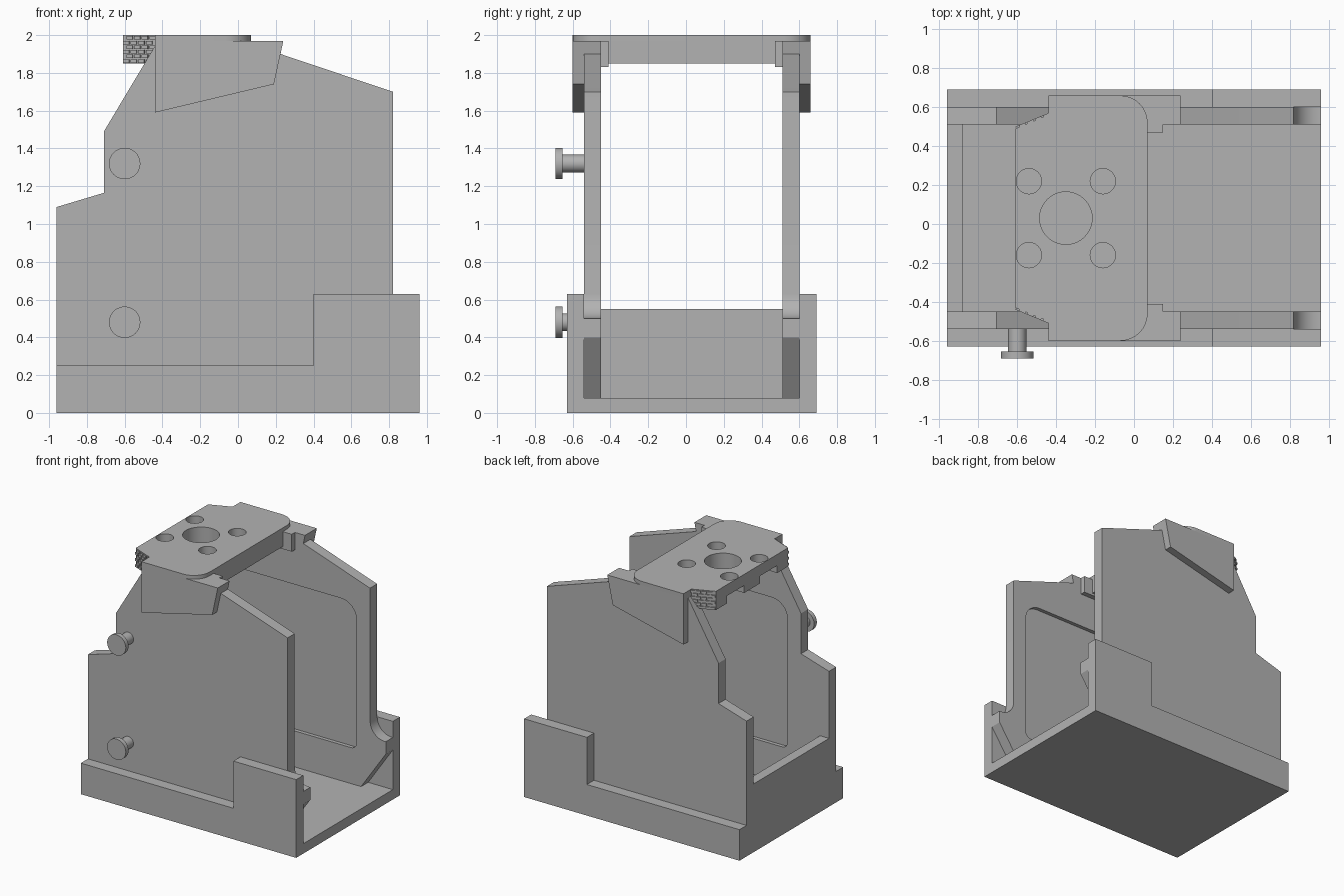
import bpy, bmesh, math
from mathutils import Vector

cube = bpy.data.objects.get("Cube")
if cube:
    bpy.data.objects.remove(cube)

grey = bpy.data.materials.new("mid grey")
grey.use_nodes = True
grey.diffuse_color = (0.45, 0.45, 0.45, 1)
grey.node_tree.nodes["Principled BSDF"].inputs["Base Color"].default_value = grey.diffuse_color

MID = 0.03  # the housing is symmetric about this y


def prism(name, points, plane, lo, hi):
    """Extrude an outline in the xz or xy plane from lo to hi on the other axis."""
    put = (lambda p, d: (p[0], d, p[1])) if plane == "xz" else (lambda p, d: (p[0], p[1], d))
    bm = bmesh.new()
    face = bm.faces.new([bm.verts.new(put(p, lo)) for p in points])
    move = Vector(put((0, 0), hi - lo))
    new = bmesh.ops.extrude_face_region(bm, geom=[face])["geom"]
    bmesh.ops.translate(bm, vec=move, verts=[v for v in new if isinstance(v, bmesh.types.BMVert)])
    bmesh.ops.recalc_face_normals(bm, faces=bm.faces)
    mesh = bpy.data.meshes.new(name)
    bm.to_mesh(mesh)
    bm.free()
    mesh.materials.append(grey)
    obj = bpy.data.objects.new(name, mesh)
    bpy.context.collection.objects.link(obj)
    return obj


def box(name, x0, x1, y0, y1, z0, z1):
    return prism(name, [(x0, y0), (x1, y0), (x1, y1), (x0, y1)], "xy", z0, z1)


def arc(cx, cy, r, start, end, n=8):
    angles = [math.radians(start + (end - start) * i / n) for i in range(n + 1)]
    return [(cx + r * math.cos(a), cy + r * math.sin(a)) for a in angles]


def circle(cx, cy, r, n=40):
    return arc(cx, cy, r, 0, 360, n)[:-1]


def smooth(obj):
    bpy.ops.object.select_all(action="DESELECT")
    obj.select_set(True)
    bpy.context.view_layer.objects.active = obj
    bpy.ops.object.shade_smooth_by_angle(angle=math.radians(30))


def cut(obj, cutter):
    cutter.hide_render = True
    mod = obj.modifiers.new("cut", "BOOLEAN")
    mod.operation, mod.solver, mod.object = "DIFFERENCE", "EXACT", cutter
    bpy.context.view_layer.objects.active = obj
    bpy.ops.object.modifier_apply(modifier=mod.name)
    bpy.data.objects.remove(cutter)


def side_span(s, near, far):
    """y range between two distances from the middle, on side s."""
    return sorted((MID + s * near, MID + s * far))


# Tray floor and end wall
box("tray_floor", -0.96, 0.96, MID - 0.66, MID + 0.66, 0, 0.08)
box("end_wall", -0.96, -0.88, MID - 0.57, MID + 0.57, 0.08, 0.55)

skirt = [(-0.96, 0.08), (0.96, 0.08), (0.96, 0.63), (0.4, 0.63), (0.4, 0.25), (-0.96, 0.25)]
panel = ([(-0.96, 0.08), (0.74, 0.08), (0.96, 0.4), (0.96, 0.5)]
         + arc(0.95, 0.63, 0.13, 270, 180)
         + [(0.82, 1.7), (0.24, 1.895), (0.08, 1.95), (-0.435, 1.95),
            (-0.71, 1.49), (-0.71, 1.165), (-0.96, 1.09)])
recess = (arc(0.65, 0.42, 0.05, -90, 0) + arc(0.56, 1.41, 0.14, 0, 90)
          + arc(-0.45, 1.41, 0.14, 90, 180) + arc(-0.54, 0.42, 0.05, 180, 270))
hook = [(-0.44, 1.59), (0.19, 1.74), (0.24, 1.97), (-0.44, 1.97)]

for s, label in ((-1, "right"), (1, "left")):
    # Tray skirt and tall side panel with a shallow inner recess
    prism(label + "_skirt", skirt, "xz", *side_span(s, 0.57, 0.66))
    wall = prism(label + "_panel", panel, "xz", *side_span(s, 0.48, 0.57))
    cut(wall, prism("recess_cutter", recess, "xz", *side_span(s, 0.45, 0.51)))
    smooth(wall)
    # Hook that hangs over the panel
    prism(label + "_hook", hook, "xz", *side_span(s, 0.57, 0.63))
    prism(label + "_hook_bridge", [(-0.44, 1.9), (0.225, 1.9), (0.24, 1.97), (-0.44, 1.97)],
          "xz", *side_span(s, 0.48, 0.575))
    box(label + "_hook_lip", -0.05, 0.15, *side_span(s, 0.44, 0.481), 1.83, 1.97)

    # Staggered grip bricks on the slanted tab side
    start, end = Vector((-0.61, MID + s * 0.46)), Vector((-0.44, MID + s * 0.53))
    along = (end - start).normalized()
    out = Vector((-along.y, along.x)) * s
    for row in range(6):
        for col in range(4):
            a = start + along * (0.004 + col * 0.044 + 0.02 * (row % 2))
            b = a + along * 0.034
            base = [a - out * 0.01, b - out * 0.01, b + out * 0.009, a + out * 0.009]
            z = 1.853 + row * 0.0245
            prism(label + "_grip_brick", base, "xy", z, z + 0.019)

# Top plate: thick core with a tapered tab, and a thin rounded cover
core = prism("plate_core", [(-0.61, MID - 0.46), (-0.44, MID - 0.53), (-0.44, MID - 0.48),
                            (0.07, MID - 0.48), (0.07, MID + 0.48), (-0.44, MID + 0.48),
                            (-0.44, MID + 0.53), (-0.61, MID + 0.46)], "xy", 1.85, 1.97)
cover = prism("plate_cover", [(-0.61, MID - 0.46), (-0.44, MID - 0.53), (-0.44, MID - 0.63)]
              + arc(-0.07, MID - 0.49, 0.14, -90, 0) + arc(-0.07, MID + 0.49, 0.14, 0, 90)
              + [(-0.44, MID + 0.63), (-0.44, MID + 0.53), (-0.61, MID + 0.46)], "xy", 1.97, 2)
for s in (-1, 1):
    cut(core, box("notch_cutter", -0.7, -0.52, *side_span(s, 0.1, 0.32), 1.8, 1.91))

# Central bore and four bolt holes
holes = [(-0.35, MID, 0.135)] + [(-0.35 + i * 0.19, MID + j * 0.19, 0.065)
                                 for i in (-1, 1) for j in (-1, 1)]
for hole in holes:
    for part in (core, cover):
        cut(part, prism("hole_cutter", circle(*hole), "xy", 1.7, 2.1))
smooth(core)
smooth(cover)

# Headed pegs on the front face
for label, z in (("upper", 1.32), ("lower", 0.48)):
    smooth(prism(label + "_peg_shaft", circle(-0.6, z, 0.047), "xz", -0.66, -0.53))
    smooth(prism(label + "_peg_head", circle(-0.6, z, 0.083), "xz", -0.69, -0.655))
